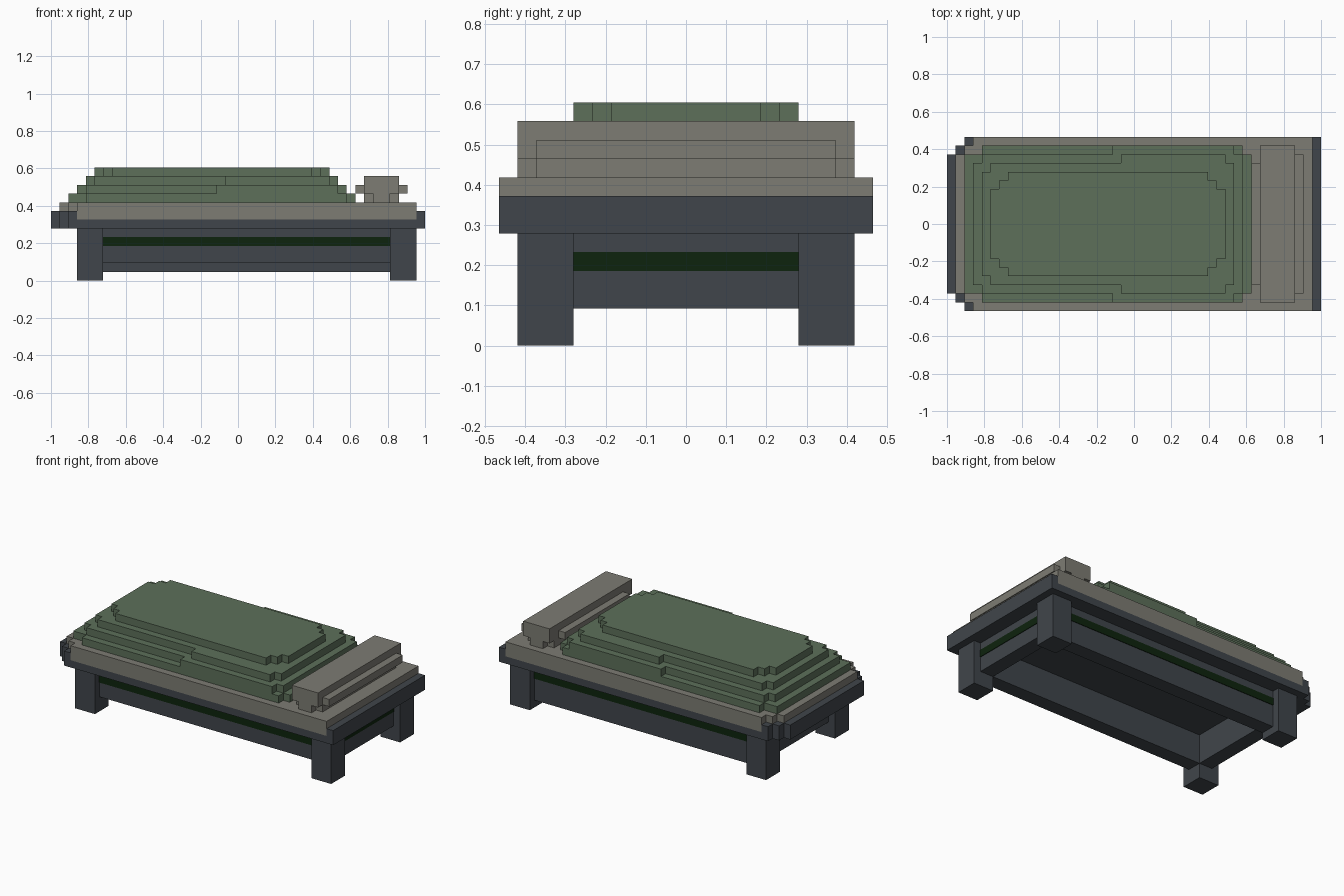
import bpy, bmesh

if "Cube" in bpy.data.objects:
    bpy.data.objects.remove(bpy.data.objects["Cube"])

U = 2 / 43  # one block of the blocky grid; the model is 43 x 20 x 13 blocks


def material(name, rgb):
    m = bpy.data.materials.new(name)
    m.diffuse_color = (*rgb, 1)
    m.use_nodes = True
    m.node_tree.nodes["Principled BSDF"].inputs["Base Color"].default_value = m.diffuse_color
    return m


slate = material("dark slate", (0.051, 0.060, 0.070))
linen = material("linen grey", (0.205, 0.200, 0.172))
green = material("moss green", (0.109, 0.163, 0.102))
deep = material("deep green", (0.004, 0.017, 0.004))


def prism(bm, outline, k0, k1):
    """Extrude an outline given in grid units from height k0 to k1."""
    vs = [bm.verts.new((-1 + i * U, (j - 10) * U, k0 * U)) for i, j in outline]
    base = bm.faces.new(vs)
    top = bmesh.ops.extrude_face_region(bm, geom=[base], use_keep_orig=True)["geom"]
    for v in top:
        if isinstance(v, bmesh.types.BMVert):
            v.co.z = k1 * U


def stepped(steps, end):
    """Outline symmetric in y; each step is (start column, inset rows)."""
    side = []
    for n, (i, j) in enumerate(steps):
        nxt = steps[n + 1][0] if n + 1 < len(steps) else end
        side += [(i, j), (nxt, j)]
    return side + [(i, 20 - j) for i, j in reversed(side)]


def rect(i0, i1, j0, j1):
    return [(i0, j0), (i1, j0), (i1, j1), (i0, j1)]


def part(name, mat, layers):
    bm = bmesh.new()
    for outline, k0, k1 in layers:
        prism(bm, outline, k0, k1)
    bmesh.ops.recalc_face_normals(bm, faces=bm.faces)
    me = bpy.data.meshes.new(name)
    bm.to_mesh(me)
    bm.free()
    me.materials.append(mat)
    ob = bpy.data.objects.new(name, me)
    bpy.context.collection.objects.link(ob)
    return ob


# Legs
for sx, i in (("left", 3), ("right", 39)):
    for sy, j in (("front", 1), ("back", 16)):
        part(f"{sy}_{sx}_leg", slate, [(rect(i, i + 3, j, j + 3), 0, 6)])

# Aprons between the legs (the back one hangs lower)
part("front_apron", slate, [(rect(6, 39, 2, 4), 2, 6)])
part("back_apron", slate, [(rect(6, 39, 16, 18), 1, 6)])
part("left_apron", slate, [(rect(4, 6, 4, 16), 2, 6)])
part("right_apron", slate, [(rect(39, 41, 4, 16), 2, 6)])

# Thin coloured stripes on the aprons
T = 0.08
part("front_stripe", deep, [(rect(6, 39, 2 - T, 2), 4, 5)])
part("back_stripe", deep, [(rect(6, 39, 18, 18 + T), 4, 5)])
part("left_stripe", deep, [(rect(4 - T, 4, 4, 16), 4, 5)])
part("right_stripe", deep, [(rect(41, 41 + T, 4, 16), 4, 5)])

# Bed frame with a stepped foot end, open where the mattress sits
part("bed_frame", slate, [
    (stepped([(0, 2), (1, 1), (2, 0)], 43), 6, 7),
    (stepped([(0, 2), (1, 1), (2, 0)], 3), 7, 8),
    (rect(42, 43, 0, 20), 7, 8),
])

# Mattress
part("mattress", linen, [
    (rect(3, 42, 0, 20), 7, 8),
    (stepped([(1, 2), (2, 1), (3, 0)], 42), 8, 9),
])

# Blanket in four shrinking layers
part("blanket", green, [
    (stepped([(2, 2), (4, 1), (34, 2)], 35), 9, 10),
    (stepped([(3, 3), (4, 2), (19, 1), (33, 2)], 34), 10, 11),
    (stepped([(4, 4), (5, 3), (20, 2), (32, 3)], 33), 11, 12),
    (stepped([(5, 6), (6, 5), (7, 4), (30, 5), (31, 6)], 32), 12, 13),
])

# Pillow
part("pillow", linen, [
    (stepped([(36, 2), (37, 1), (39, 2)], 40), 9, 10),
    (stepped([(35, 3), (36, 1), (40, 2)], 41), 10, 11),
    (stepped([(36, 1)], 40), 11, 12),
])
